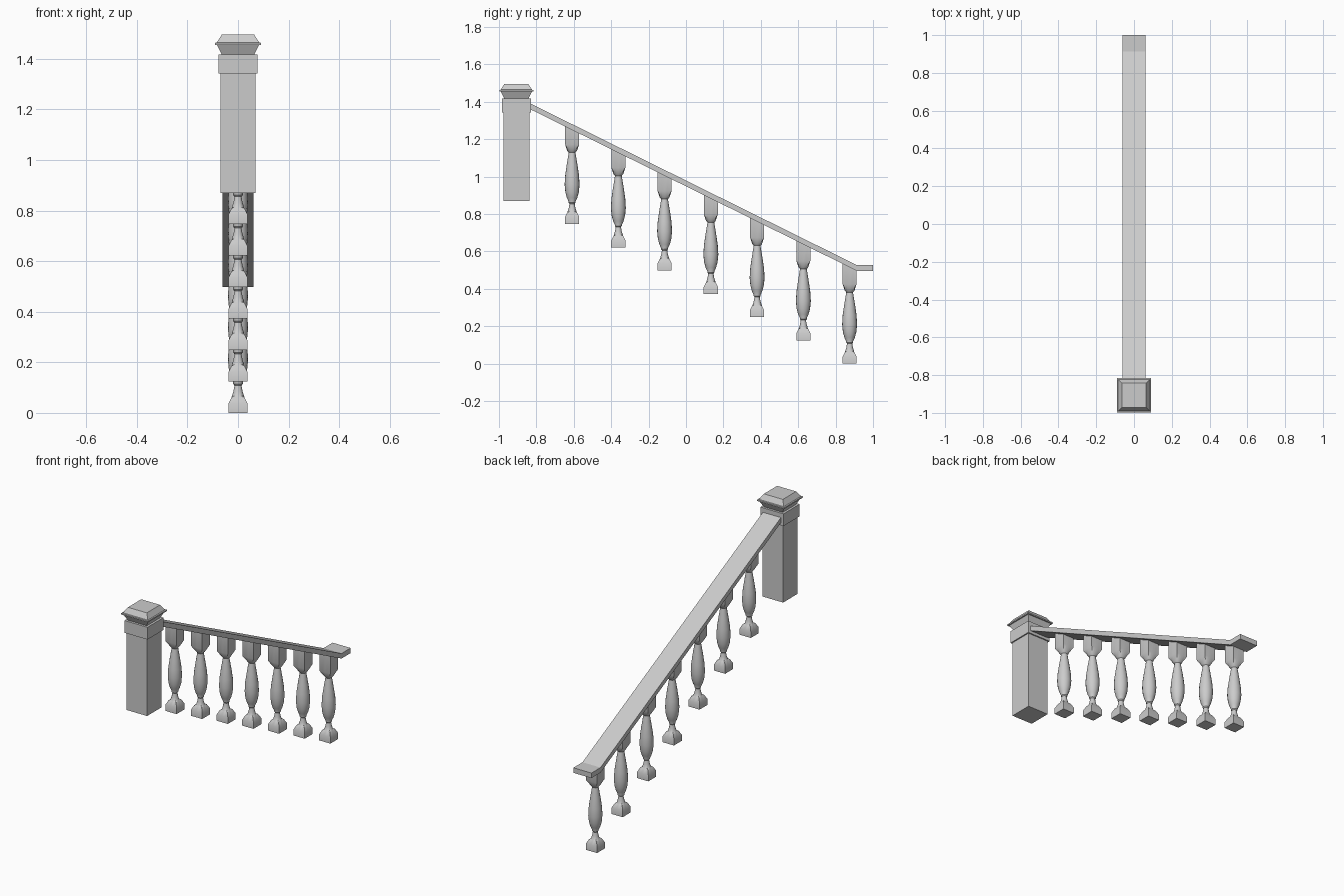
import bpy, bmesh, math

cube = bpy.data.objects.get("Cube")
if cube:
    bpy.data.objects.remove(cube, do_unlink=True)

stone = bpy.data.materials.new("grey stone")
stone.use_nodes = True
GREY = (0.6, 0.6, 0.6, 1)
stone.diffuse_color = GREY
stone.node_tree.nodes["Principled BSDF"].inputs["Base Color"].default_value = GREY


def finish(bm, name, location=(0, 0, 0)):
    bmesh.ops.recalc_face_normals(bm, faces=bm.faces)
    mesh = bpy.data.meshes.new(name)
    bm.to_mesh(mesh)
    bm.free()
    mesh.materials.append(stone)
    obj = bpy.data.objects.new(name, mesh)
    obj.location = location
    bpy.context.collection.objects.link(obj)
    return obj


def loft(name, rings, sides, location, top_slope=0):
    """Stack rings of (half width, height, is_square); shear the last by top_slope."""
    bm = bmesh.new()
    loops = []
    for i, (r, z, square) in enumerate(rings):
        loop = []
        for k in range(sides):
            a = math.tau * k / sides + math.pi / 4
            c, s = math.cos(a), math.sin(a)
            f = r / max(abs(c), abs(s)) if square else r
            dz = top_slope * f * s if i == len(rings) - 1 else 0
            loop.append(bm.verts.new((f * c, f * s, z + dz)))
        loops.append(loop)
    for low, high in zip(loops, loops[1:]):
        for k in range(sides):
            n = (k + 1) % sides
            bm.faces.new((low[k], low[n], high[n], high[k]))
    bm.faces.new(loops[0][::-1])
    bm.faces.new(loops[-1])
    return finish(bm, name, location)


# Newel post: shaft, collar and flared cap
POST_Y = -0.907
post = (0, POST_Y, 0)
loft("post_shaft", [(0.07, 0.87, True), (0.07, 1.345, True)], 4, post)
loft("post_collar", [(0.078, 1.342, True), (0.078, 1.417, True)], 4, post)
loft("post_cap", [(0.063, 1.415, True), (0.083, 1.455, True), (0.091, 1.455, True),
                  (0.091, 1.463, True), (0.084, 1.465, True), (0.064, 1.496, True)], 4, post)

# Handrail: sloping board with a level end
SLOPE = -0.495
THICK = 0.031
HALF = 0.061
path = [(-0.85, 1.4), (0.912, 0.528), (1.0, 0.528)]
outline = path + [(y, z - THICK) for y, z in reversed(path)]
bm = bmesh.new()
left, right = [[bm.verts.new((x, y, z)) for y, z in outline] for x in (HALF, -HALF)]
count = len(outline)
for k in range(count):
    n = (k + 1) % count
    bm.faces.new((left[k], left[n], right[n], right[k]))
for side in (left, right):
    for a, b, c, d in ((0, 1, 4, 5), (1, 2, 3, 4)):
        bm.faces.new((side[a], side[b], side[c], side[d]))
finish(bm, "handrail")

# Turned balusters: square foot, vase body, square head cut to the rail slope
profile = [(0.038, 0, True), (0.038, 0.037, True), (0.025, 0.063, True),
           (0.024, 0.066, False), (0.018, 0.085, False), (0.014, 0.108, False),
           (0.019, 0.114, False), (0.019, 0.121, False), (0.028, 0.14, False),
           (0.036, 0.17, False), (0.04, 0.21, False), (0.037, 0.26, False),
           (0.029, 0.315, False), (0.02, 0.37, False), (0.018, 0.382, False),
           (0.026, 0.391, False), (0.037, 0.425, True), (0.037, 0.52, True)]
for i in range(7):
    baluster = loft(f"baluster_{i + 1}", profile, 16,
                    (0, -0.609 + 0.2473 * i, 0.747 - 0.1245 * i), SLOPE)
    bpy.ops.object.select_all(action='DESELECT')
    baluster.select_set(True)
    bpy.context.view_layer.objects.active = baluster
    bpy.ops.object.shade_smooth_by_angle(angle=math.radians(32))
